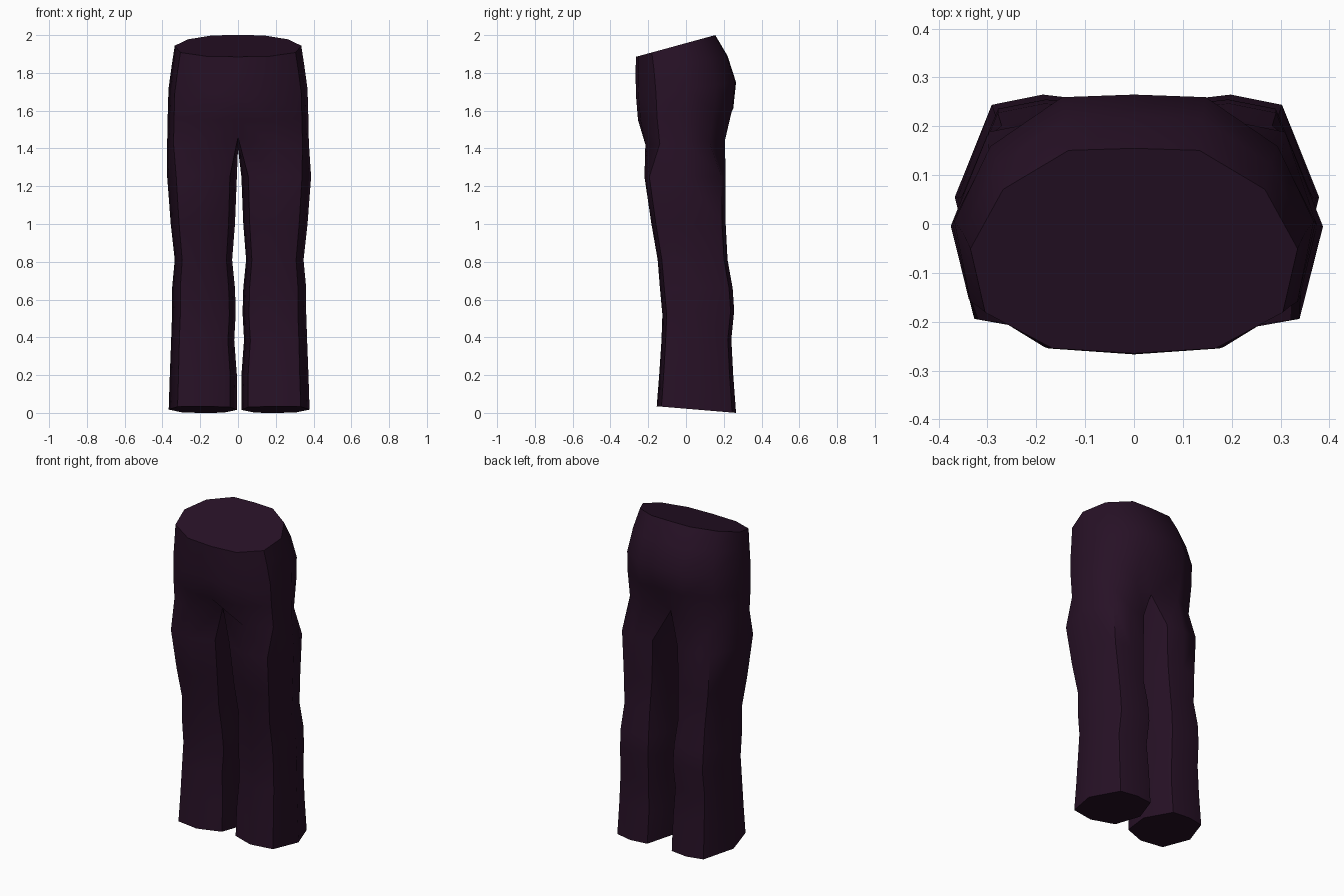
import bpy
import bmesh
import math

cube = bpy.data.objects.get("Cube")
if cube:
    bpy.data.objects.remove(cube, do_unlink=True)

# Dark plum cloth
cloth = bpy.data.materials.new("dark_plum_cloth")
cloth.use_nodes = True
plum = (0.02, 0.0055, 0.019, 1)
cloth.diffuse_color = plum
cloth.node_tree.nodes["Principled BSDF"].inputs["Base Color"].default_value = plum

# Cross-sections as fractions of width and depth, front to back
HIP = [(0, 0), (.5, .025), (.91, .2), (1, .51), (.8, .8), (.4, .99), (0, 1)]
LEG = [(.1, .13), (.48, 0), (.87, .06), (1, .5), (.79, .95), (.5, 1), (.2, .97), (0, .55)]

# Rings: front z, back z, front y, back y, inner x, outer x
HIP_RINGS = [
    (1.885, 2.0, -.265, .155, 0, .335),
    (1.80, 1.89, -.267, .22, 0, .35),
    (1.68, 1.75, -.265, .265, 0, .368),
    (1.55, 1.61, -.254, .25, 0, .372),
]
CROTCH_RING = (1.42, 1.44, -.226, .21, 0, .375)
LEG_RINGS = [
    (1.25, 1.25, -.22, .21, .012, .381),
    (1.0, 1.0, -.183, .21, .022, .362),
    (.81, .81, -.15, .22, .037, .341),
    (.66, .66, -.138, .247, .022, .355),
    (.52, .54, -.125, .255, .018, .355),
    (.38, .39, -.13, .24, .026, .36),
    (.2, .2, -.142, .25, .012, .367),
    (.035, 0, -.155, .265, .012, .373),
]

bm = bmesh.new()


def ring(section, spec, side, shift=0):
    zf, zb, yf, yb, xi, xo = spec
    return [bm.verts.new((side * (xi + u * (xo - xi)) + shift,
                          yf + v * (yb - yf), zf + v * (zb - zf)))
            for u, v in section]


def bridge(upper, lower, closed=False):
    count = len(upper)
    for i in range(count if closed else count - 1):
        j = (i + 1) % count
        bm.faces.new((upper[i], upper[j], lower[j], lower[i]))


# Shared crotch seam: front, underside, back
seam = [bm.verts.new(p) for p in ((0, -.15, 1.46), (0, .02, 1.4), (0, .15, 1.44))]

waist = []
for side in (1, -1):
    # Half of the hips, ending at the crotch seam
    rings = [ring(HIP, spec, side) for spec in HIP_RINGS]
    sides = ring(HIP[1:-1], CROTCH_RING, side)
    rings.append([seam[0]] + sides + [seam[2]])
    for a, b in zip(rings, rings[1:]):
        bridge(a, b)
    waist.append(rings[0])

    # Leg down to the hem, with the hem closed
    legs = [[seam[0]] + sides + [seam[2], seam[1]]]
    legs += [ring(LEG, spec, side, .006) for spec in LEG_RINGS]
    for a, b in zip(legs, legs[1:]):
        bridge(a, b, closed=True)
    bm.faces.new(legs[-1])

# Weld the centre seam and close the waist
bmesh.ops.remove_doubles(bm, verts=bm.verts, dist=.0005)
rim = [e for e in bm.edges if e.is_boundary]
bmesh.ops.contextual_create(bm, geom=rim)
bmesh.ops.recalc_face_normals(bm, faces=bm.faces)

mesh = bpy.data.meshes.new("trousers")
bm.to_mesh(mesh)
bm.free()
mesh.materials.append(cloth)
mesh.shade_smooth()
mesh.set_sharp_from_angle(angle=math.radians(45))
trousers = bpy.data.objects.new("trousers", mesh)
bpy.context.collection.objects.link(trousers)
